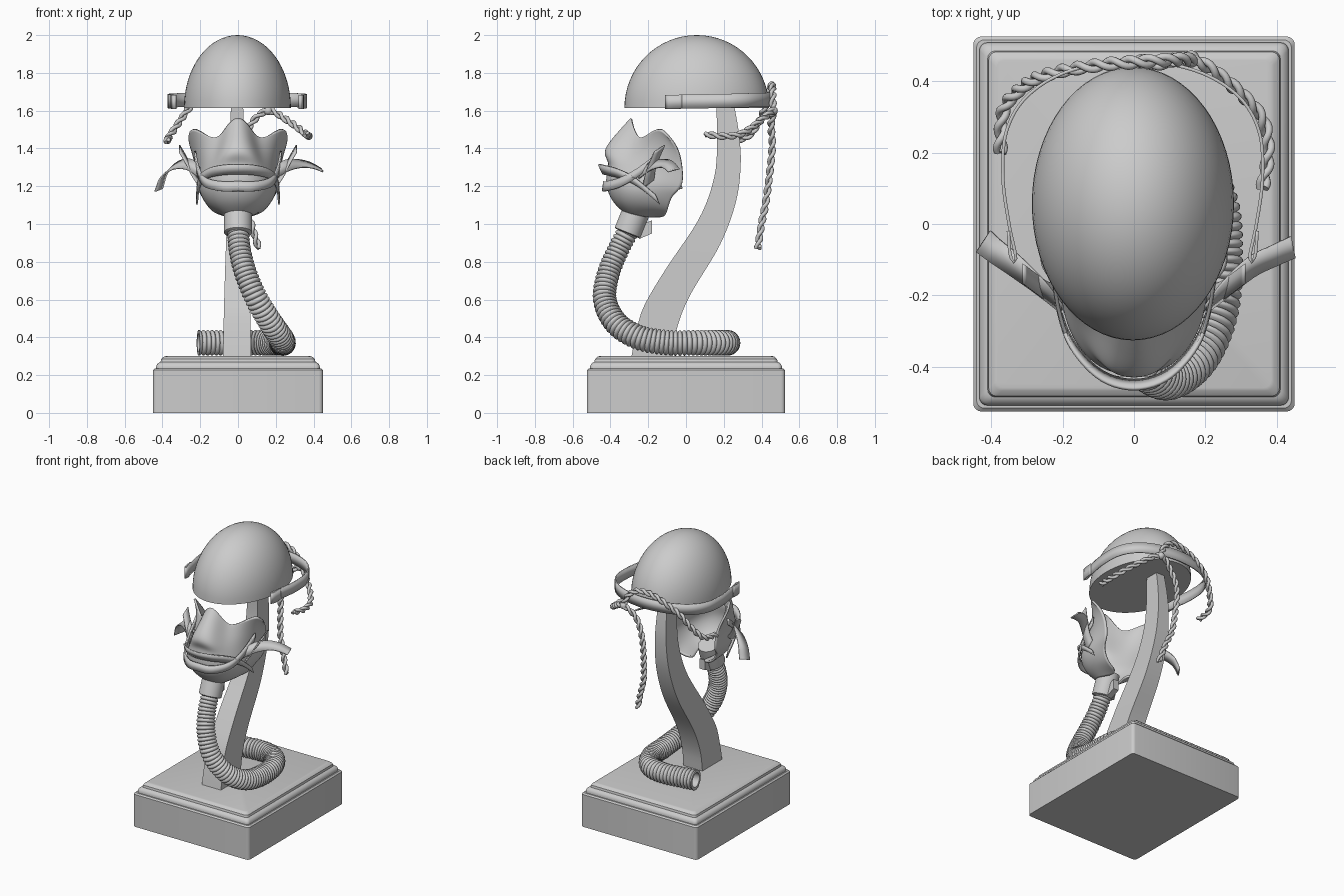
import bpy, bmesh, math
from mathutils import Vector

if "Cube" in bpy.data.objects:
    bpy.data.objects.remove(bpy.data.objects["Cube"])


def finish(name, bm, angle=35, thick=0, subsurf=0):
    bmesh.ops.recalc_face_normals(bm, faces=bm.faces[:])
    me = bpy.data.meshes.new(name)
    bm.to_mesh(me)
    bm.free()
    ob = bpy.data.objects.new(name, me)
    bpy.context.collection.objects.link(ob)
    bpy.ops.object.select_all(action='DESELECT')
    ob.select_set(True)
    bpy.context.view_layer.objects.active = ob
    bpy.ops.object.shade_smooth_by_angle(angle=math.radians(angle))
    if subsurf:
        m = ob.modifiers.new("smooth", 'SUBSURF')
        m.levels = m.render_levels = subsurf
    if thick:
        m = ob.modifiers.new("thickness", 'SOLIDIFY')
        m.thickness, m.offset = thick, 0
    return ob


def spline(pts, n):
    """Catmull-Rom through pts (any dimension), resampled to n even steps."""
    p = [Vector(q) for q in pts]
    p = [2 * p[0] - p[1]] + p + [2 * p[-1] - p[-2]]
    fine = []
    for i in range(1, len(p) - 2):
        a, b, c, d = p[i - 1:i + 3]
        for k in range(40):
            t = k / 40
            fine.append(0.5 * (2 * b + (c - a) * t + (2 * a - 5 * b + 4 * c - d) * t * t
                               + (3 * b - a - 3 * c + d) * t ** 3))
    fine.append(p[-2])
    dist = [0]
    for a, b in zip(fine, fine[1:]):
        dist.append(dist[-1] + (b - a).length)
    out, j = [], 0
    for k in range(n + 1):
        s = dist[-1] * k / n
        while j < len(fine) - 2 and dist[j + 1] < s:
            j += 1
        out.append(fine[j].lerp(fine[j + 1], (s - dist[j]) / max(dist[j + 1] - dist[j], 1e-9)))
    return out


def frames(path):
    """Twist-free normal pair along a path."""
    out, n = [], None
    for i in range(len(path)):
        t = (path[min(i + 1, len(path) - 1)] - path[max(i - 1, 0)]).normalized()
        n = t.orthogonal() if n is None else n - t * n.dot(t)
        n = n.normalized()
        out.append((n, t.cross(n)))
    return out


def loft(bm, rings, caps=True):
    loops = [[bm.verts.new(c) for c in r] for r in rings]
    for a, b in zip(loops, loops[1:]):
        for i in range(len(a)):
            j = (i + 1) % len(a)
            bm.faces.new((a[i], a[j], b[j], b[i]))
    if caps:
        bm.faces.new(loops[0])
        bm.faces.new(loops[-1])


def tube(bm, path, radii, sides):
    rings = []
    for c, (u, v), r in zip(path, frames(path), radii):
        rings.append([c + r * (u * math.cos(a) + v * math.sin(a))
                      for a in (2 * math.pi * k / sides for k in range(sides))])
    return rings


def ribbon(name, pts, ups, thick=0.01, n=48):
    """Flat strap along pts; ups are half-width vectors (one, or one per point)."""
    if not isinstance(ups[0], tuple):
        ups = [ups] * len(pts)
    path = spline([p + u for p, u in zip(pts, ups)], n)
    bm = bmesh.new()
    rows = []
    for q in path:
        c, u = Vector(q[:3]), Vector(q[3:])
        rows.append((bm.verts.new(c - u), bm.verts.new(c + u)))
    for a, b in zip(rows, rows[1:]):
        bm.faces.new((a[0], b[0], b[1], a[1]))
    return finish(name, bm, thick=thick)


# Plinth: rounded rectangle swept up a moulding profile (inset, z)
bm = bmesh.new()
rings = []
for inset, z in [(0, 0), (0, .226), (.009, .235), (.017, .235), (.017, .245), (.022, .258),
                 (.034, .268), (.04, .27), (.043, .285), (.058, .298), (.066, .3)]:
    r, ring = .022, []
    for sx, sy, a0 in [(1, 1, 0), (-1, 1, 90), (-1, -1, 180), (1, -1, 270)]:
        for k in range(5):
            a = math.radians(a0 + k * 22.5)
            ring.append((sx * (.45 - inset - r) + r * math.cos(a),
                         sy * (.525 - inset - r) + r * math.sin(a), z))
    rings.append(ring)
loft(bm, rings)
finish("plinth", bm)

# Curved post: rows of (front y, back y, z, half width)
rows = []
front = spline([(-.29, .29), (-.265, .42), (-.225, .56), (-.11, .757), (.07, 1.03), (.15, 1.25), (.165, 1.45), (.16, 1.63)], 30)
back = spline([(-.07, .29), (-.05, .44), (.02, .62), (.18, .89), (.265, 1.12), (.29, 1.32), (.28, 1.48), (.255, 1.63)], 30)
bm = bmesh.new()
for i, (f, b) in enumerate(zip(front, back)):
    w = .074 - .042 * (i / 30) ** 1.3
    rows.append([(-w - .005, f[0], f[1]), (w - .005, f[0], f[1]),
                 (w - .005, b[0], b[1]), (-w - .005, b[0], b[1])])
loft(bm, rows)
finish("post", bm, 40)

# Helmet dome: closed half ellipsoid
bm = bmesh.new()
bmesh.ops.create_uvsphere(bm, u_segments=64, v_segments=32, radius=1)
cut = bmesh.ops.bisect_plane(bm, geom=bm.verts[:] + bm.edges[:] + bm.faces[:], plane_co=(0, 0, 0),
                             plane_no=(0, 0, -1), clear_outer=True, dist=1e-4)
bmesh.ops.holes_fill(bm, edges=[e for e in bm.edges if e.is_boundary])
for v in bm.verts:
    v.co = Vector((v.co.x * .283 - .003, v.co.y * .383 + .057, v.co.z * .385 + 1.615))
finish("helmet", bm)

# Strap around the back of the helmet, folded back at both ends
half = [(.345, -.02, 1.648), (.34, -.085, 1.645), (.328, -.108, 1.645), (.325, -.085, 1.645),
        (.343, 0, 1.648), (.36, .13, 1.65), (.35, .26, 1.653), (.29, .36, 1.656), (.17, .43, 1.658)]
ribbon("helmet_strap", half + [(0, .457, 1.658)] + [(-x - .007, y, z) for x, y, z in half[::-1]],
       (0, 0, .037), .009, 120)


# Twisted cords
def cord(name, pts, n):
    path = spline(pts, n)
    fr = frames(path)
    bm = bmesh.new()
    for s in (0, math.pi):
        strand = [c + .0105 * (u * math.cos(s + i * .48) + v * math.sin(s + i * .48))
                  for i, (c, (u, v)) in enumerate(zip(path, fr))]
        loft(bm, tube(bm, strand, [.0105] * len(strand), 8))
    finish(name, bm, 60)


cord("cord_left", [(-.375, .2, 1.44), (-.365, .32, 1.46), (-.31, .385, 1.54), (-.24, .42, 1.63),
                   (-.1, .445, 1.71), (.03, .455, 1.735), (.12, .46, 1.69), (.165, .46, 1.6)], 110)
cord("cord_right", [(.36, .1, 1.475), (.375, .2, 1.465), (.355, .3, 1.48), (.26, .4, 1.55), (.16, .462, 1.6),
                    (.07, .45, 1.53), (.02, .455, 1.39), (.03, .425, 1.13), (.07, .4, 1), (.11, .38, .87)], 160)
bm = bmesh.new()
bmesh.ops.create_icosphere(bm, subdivisions=3, radius=.024)
bmesh.ops.translate(bm, verts=bm.verts[:], vec=(.16, .462, 1.6))
finish("cord_knot", bm)

# Face mask: half control grid (top rim to chin, centre to side), mirrored
grid = [
    [(0, -.29, 1.57), (.05, -.285, 1.53), (.1, -.25, 1.44), (.17, -.2, 1.47), (.245, -.14, 1.52), (.265, -.09, 1.46)],
    [(0, -.38, 1.47), (.055, -.35, 1.46), (.1, -.28, 1.4), (.165, -.22, 1.4), (.22, -.12, 1.42), (.245, -.04, 1.4)],
    [(0, -.45, 1.38), (.075, -.43, 1.37), (.12, -.33, 1.33), (.17, -.25, 1.32), (.2, -.14, 1.3), (.22, -.02, 1.32)],
    [(0, -.39, 1.33), (.07, -.39, 1.32), (.13, -.35, 1.28), (.185, -.26, 1.25), (.207, -.14, 1.24), (.215, -.01, 1.19)],
    [(0, -.43, 1.24), (.08, -.42, 1.23), (.155, -.36, 1.2), (.197, -.27, 1.18), (.205, -.16, 1.18), (.19, -.08, 1.16)],
    [(0, -.4, 1.13), (.065, -.385, 1.125), (.12, -.34, 1.11), (.15, -.27, 1.1), (.16, -.18, 1.09), (.14, -.1, 1.06)],
    [(0, -.33, 1.07), (.04, -.32, 1.065), (.07, -.29, 1.06), (.075, -.25, 1.05), (.06, -.2, 1.04), (.03, -.12, 1.04)]]
bm = bmesh.new()
vs = [[bm.verts.new((-x, y, z)) for x, y, z in r[:0:-1]] + [bm.verts.new(p) for p in r] for r in grid]
for a, b in zip(vs, vs[1:]):
    for i in range(len(a) - 1):
        bm.faces.new((a[i], a[i + 1], b[i + 1], b[i]))
finish("mask", bm, 180, thick=.014, subsurf=3)


# Mask bands crossing over the mouth
def mirrored(half):
    return [(-x, y, z) for x, y, z in half[:0:-1]] + half


ribbon("mask_band_upper", mirrored([(0, -.45, 1.29), (.09, -.425, 1.285), (.165, -.35, 1.265), (.205, -.26, 1.22),
                                    (.218, -.15, 1.13)]), (0, -.012, .026))
ribbon("mask_band_lower", mirrored([(0, -.437, 1.2), (.09, -.422, 1.2), (.17, -.35, 1.22), (.207, -.26, 1.27),
                                    (.228, -.14, 1.36)]), (0, .004, .026))

# Loose strap tails flaring outwards
ribbon("strap_tail_left", [(-.2, -.24, 1.27), (-.26, -.18, 1.315), (-.33, -.12, 1.31), (-.39, -.075, 1.26), (-.42, -.05, 1.18)],
       [(0, .01, .03), (.012, .015, .028), (.014, .025, .02), (.018, .028, .014), (.02, .03, .008)], .008)
ribbon("strap_tail_right", [(.2, -.24, 1.27), (.26, -.18, 1.31), (.33, -.12, 1.32), (.39, -.09, 1.31), (.445, -.065, 1.285)],
       [(0, .01, .03), (-.012, .015, .028), (-.01, .025, .02), (-.006, .028, .014), (-.006, .03, .008)], .008)
for s, side in ((-1, "left"), (1, "right")):
    ribbon("strap_loop_" + side, [(s * .2, -.2, 1.21), (s * .24, -.19, 1.27), (s * .27, -.17, 1.33), (s * .31, -.14, 1.4)],
           (0, .028, .018), .008, 16)

# Hose connector and its clip
bm = bmesh.new()
axis = [Vector((0, -.25, 1.1)), Vector((0, -.272, 1.045)), Vector((0, -.308, .955)), Vector((0, -.31, .95))]
loft(bm, tube(bm, axis, [.07, .074, .074, .066], 32))
finish("connector", bm)
bm = bmesh.new()
bmesh.ops.create_cube(bm, size=1)
for v in bm.verts:
    v.co = Vector((v.co.x * .04, v.co.y * .07 - .215, v.co.z * .07 + .97 + v.co.y * .03))
finish("connector_clip", bm)

# Ribbed hose with an open end
path = spline([(0, -.305, .965), (.01, -.36, .86), (.04, -.41, .74), (.1, -.43, .6), (.175, -.37, .475),
               (.225, -.25, .4), (.238, -.1, .372), (.225, .06, .371), (.15, .18, .371), (.02, .22, .371),
               (-.21, .19, .371)], 400)
radii = [(.058 + .01 * min(1, i / 200)) * (.83 + .17 * abs(math.sin(math.pi * i / 6)) ** .7) for i in range(401)]
bm = bmesh.new()
rings = tube(bm, path, radii, 24)
for step, r in ((400, .72), (375, .72)):
    rings.append([path[step] + (p - path[400]) * (r * .067 / radii[400]) for p in rings[400]])
loft(bm, rings)
finish("hose", bm, 50)
